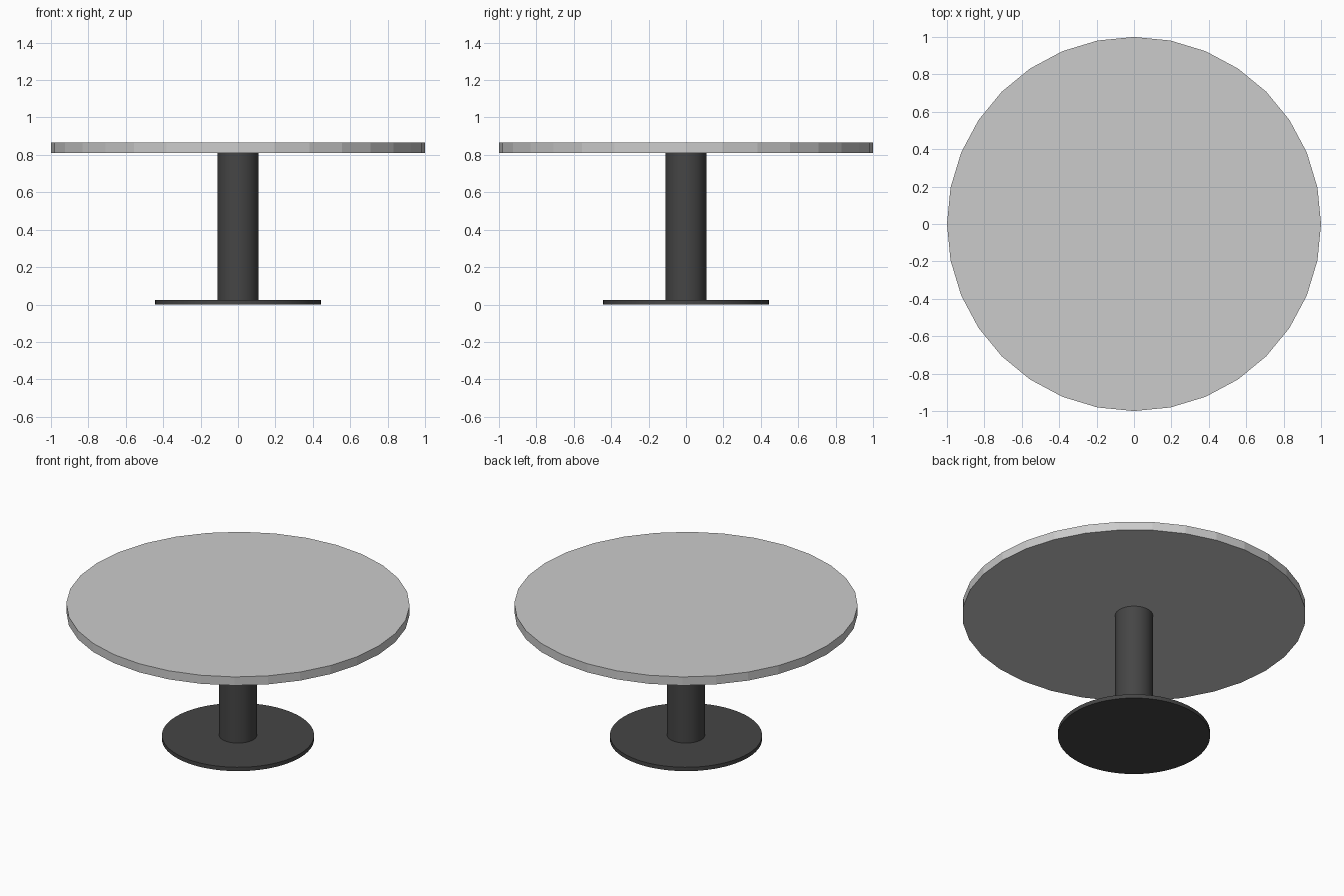
import bpy

if "Cube" in bpy.data.objects:
    bpy.data.objects.remove(bpy.data.objects["Cube"])

dark = bpy.data.materials.new("dark_metal")
dark.diffuse_color = (0.06, 0.06, 0.06, 1)
dark.use_nodes = True
dark.node_tree.nodes["Principled BSDF"].inputs["Base Color"].default_value = dark.diffuse_color


def disc(name, radius, z0, z1, sides, material=None, smooth=False):
    """Upright cylinder between two heights."""
    bpy.ops.mesh.primitive_cylinder_add(
        vertices=sides, radius=radius, depth=z1 - z0, location=(0, 0, (z0 + z1) / 2))
    obj = bpy.context.object
    obj.name = name
    if material:
        obj.data.materials.append(material)
    if smooth:
        bpy.ops.object.shade_smooth_by_angle()
    return obj


# Faceted round top
disc("table_top", 1.0, 0.81, 0.865, 32)

# Central column
disc("column", 0.11, 0.025, 0.81, 64, dark, True)

# Thin round foot plate
disc("base_plate", 0.443, 0.0, 0.025, 64, dark, True)
